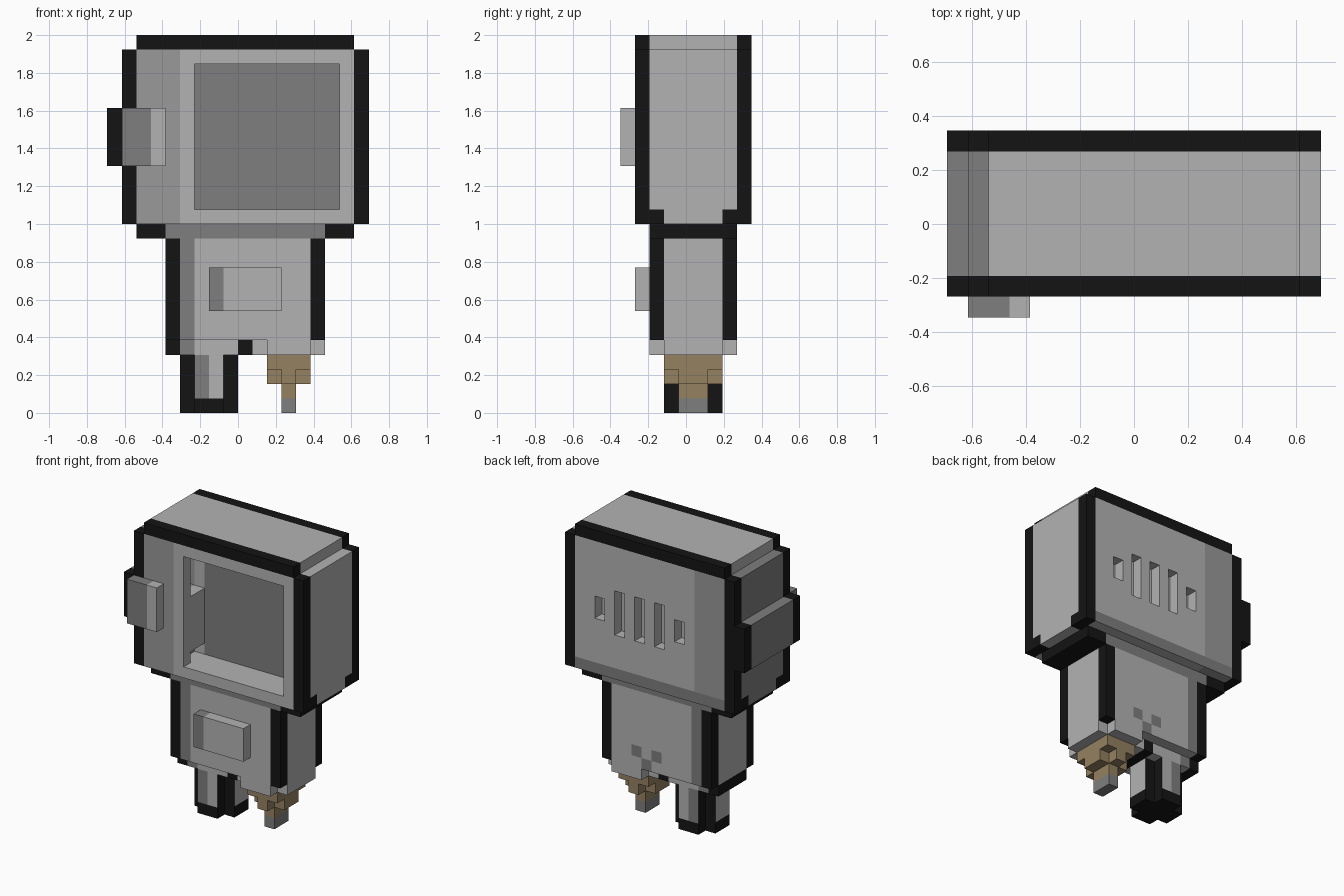
import bpy, bmesh
from mathutils import Vector

if "Cube" in bpy.data.objects:
    bpy.data.objects.remove(bpy.data.objects["Cube"])

U = 2 / 26           # edge of one block
cells = {}           # (x, y, z) -> part name
tint = {}            # (cell, axis) -> colour name


def span(b):
    x0, x1, y0, y1, z0, z1 = b
    return [(x, y, z) for x in range(x0, x1) for y in range(y0, y1) for z in range(z0, z1)]


def paint(b, colour, axes=(0, 1, 2)):
    for c in span(b):
        for a in axes:
            tint[c, a] = colour


def fill(part, b, colour='light'):
    for c in span(b):
        cells[c] = part
    paint(b, colour)


def carve(b):
    for c in span(b):
        cells.pop(c, None)


def cut_corners(x0, x1, y0, y1, z0, z1):
    for x in (x0, x1 - 1):
        for y in (y0, y1 - 1):
            carve((x, x + 1, y, y + 1, z0, z1))


def posts(x0, x1, y0, y1, z0, z1):
    for x in (x0, x1 - 1):
        for y in (y0, y1 - 1):
            paint((x, x + 1, y, y + 1, z0, z1), 'black')


# Head: stepped box with black edge posts
fill('head', (-8, 9, 1, 9, 13, 25))
fill('head', (-7, 8, 1, 9, 25, 26))
paint((-8, -4, 1, 9, 13, 25), 'mid')
paint((-8, -7, 1, 9, 13, 25), 'dark', (0, 2))
paint((-8, 9, 8, 9, 13, 14), 'dark', (1,))
posts(-8, 9, 1, 9, 13, 25)
for y in (1, 8):
    paint((-7, 8, y, y + 1, 25, 26), 'black')
for x in (-8, 8):
    for y in (1, 7):
        paint((x, x + 1, y, y + 2, 13, 14), 'black')

# Head base: narrower black rim with a grey middle
fill('head_base', (-7, 8, 2, 8, 12, 13), 'black')
paint((-5, 6, 2, 8, 12, 13), 'dark', (1,))

# Window recess with side niches and dark screen
carve((-3, 7, 1, 4, 14, 24))
carve((-5, -3, 2, 4, 20, 24))
carve((-4, -3, 2, 4, 14, 15))
fill('screen', (-3, 7, 4, 5, 14, 24), 'dark')

# Back vents
for i, x in enumerate((-3, -1, 1, 3, 5)):
    short = i in (0, 4)
    carve((x, x + 1, 8, 9, 18 if short else 17, 20 if short else 21))

# Side fin and front clasp
fill('side_fin', (-9, -8, 1, 9, 17, 21), 'dark')
for y in (1, 8):
    paint((-9, -8, y, y + 1, 17, 21), 'black')
fill('clasp', (-8, -5, 0, 1, 17, 21), 'dark')
paint((-6, -5, 0, 1, 17, 21), 'light')

# Neck with black corner posts and small dark flecks on the back
fill('neck', (-5, 6, 2, 8, 5, 12))
paint((-4, -3, 2, 8, 5, 12), 'dark', (1,))
posts(-5, 6, 2, 8, 5, 12)
for x, z in ((2, 6), (0, 6), (1, 5)):
    paint((x, x + 1, 7, 8, z, z + 1), 'dark', (1,))

# Front plate
fill('front_plate', (-2, 3, 1, 2, 7, 10))
paint((-2, -1, 1, 2, 7, 10), 'dark')

# Collars under the neck
fill('leg_collar', (-5, 1, 3, 7, 4, 5))
paint((-4, -3, 3, 7, 4, 5), 'dark', (1,))
for x in (-5, 0):
    paint((x, x + 1, 3, 7, 4, 5), 'black')
fill('nozzle_collar', (1, 6, 2, 8, 4, 5))
cut_corners(1, 6, 2, 8, 4, 5)

# Leg: square post with notched corners and black foot
fill('leg', (-4, 0, 3, 7, 0, 4))
cut_corners(-4, 0, 3, 7, 0, 4)
paint((-3, -2, 3, 7, 1, 4), 'dark', (1,))
for x in (-4, -1):
    paint((x, x + 1, 3, 7, 0, 4), 'black', (1,))
for y in (3, 6):
    paint((-4, 0, y, y + 1, 0, 4), 'black', (0,))
paint((-4, 0, 3, 7, 0, 1), 'black')

# Stepped nozzle with grey tip
fill('nozzle', (2, 5, 3, 7, 2, 4), 'tan')
cut_corners(2, 5, 3, 7, 2, 3)
fill('nozzle', (3, 4, 4, 6, 1, 2), 'tan')
fill('nozzle_tip', (3, 4, 4, 6, 0, 1), 'dark')

# Materials
palette = {'light': (0.45, 0.45, 0.45), 'mid': (0.32, 0.32, 0.32), 'dark': (0.21, 0.21, 0.21),
           'black': (0.007, 0.007, 0.007), 'tan': (0.30, 0.22, 0.12)}
names = list(palette)
mats = []
for n in names:
    m = bpy.data.materials.new(n)
    m.diffuse_color = (*palette[n], 1)
    m.use_nodes = True
    m.node_tree.nodes["Principled BSDF"].inputs["Base Color"].default_value = m.diffuse_color
    mats.append(m)

# Skin every part with only its exposed faces, then merge flat areas
for part in dict.fromkeys(cells.values()):
    bm = bmesh.new()
    for c, p in cells.items():
        if p != part:
            continue
        for axis in range(3):
            for s in (-1, 1):
                n = list(c)
                n[axis] += s
                if tuple(n) in cells:
                    continue
                u, v = (axis + 1) % 3, (axis + 2) % 3
                quad = []
                for du, dv in ((0, 0), (1, 0), (1, 1), (0, 1)):
                    q = Vector(c)
                    q[axis] += s > 0
                    q[u] += du
                    q[v] += dv
                    quad.append(bm.verts.new((q - Vector((0, 4.5, 0))) * U))
                f = bm.faces.new(quad if s > 0 else quad[::-1])
                f.material_index = names.index(tint[c, axis])
    bmesh.ops.remove_doubles(bm, verts=bm.verts, dist=1e-4)
    bmesh.ops.dissolve_limit(bm, angle_limit=0.01, verts=bm.verts, edges=bm.edges, delimit={'MATERIAL'})
    me = bpy.data.meshes.new(part)
    bm.to_mesh(me)
    bm.free()
    for m in mats:
        me.materials.append(m)
    bpy.context.collection.objects.link(bpy.data.objects.new(part, me))
